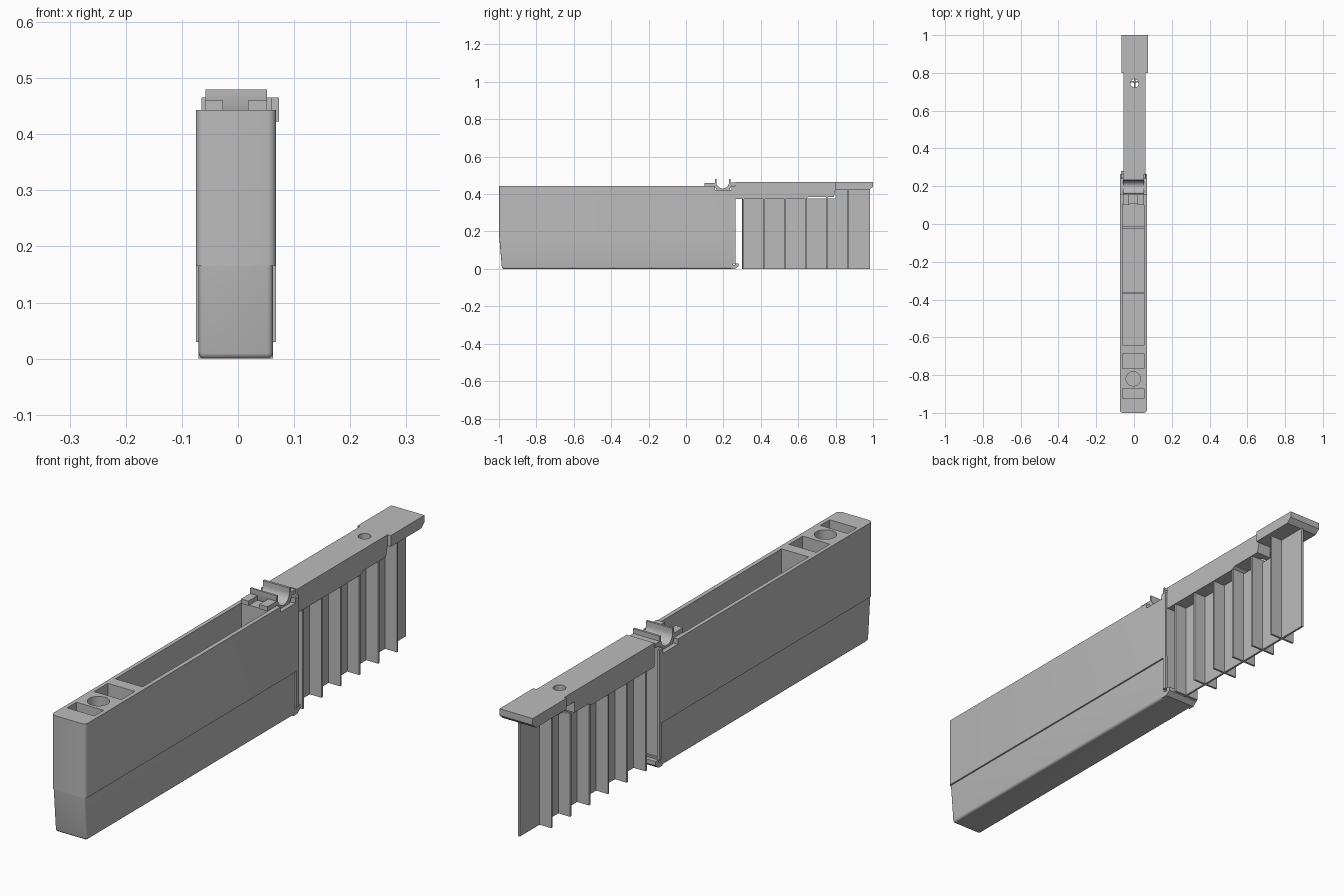
import bpy, bmesh, math

old = bpy.data.objects.get("Cube")
if old:
    bpy.data.objects.remove(old)

grey = bpy.data.materials.new("plain grey")
grey.use_nodes = True
GREY = (0.5, 0.5, 0.5, 1)
grey.diffuse_color = GREY
grey.node_tree.nodes["Principled BSDF"].inputs["Base Color"].default_value = GREY


def finish(name, bm):
    bmesh.ops.recalc_face_normals(bm, faces=bm.faces)
    me = bpy.data.meshes.new(name)
    bm.to_mesh(me)
    bm.free()
    me.materials.append(grey)
    ob = bpy.data.objects.new(name, me)
    bpy.context.collection.objects.link(ob)
    return ob


def box(name, x, y, z):
    bm = bmesh.new()
    bmesh.ops.create_cube(bm, size=1)
    for v in bm.verts:
        v.co = [(a + b) / 2 + c * (b - a) for c, (a, b) in zip(v.co, (x, y, z))]
    return finish(name, bm)


def side_profile(name, pts, x):
    """Extrude a (y, z) outline across x."""
    bm = bmesh.new()
    face = bm.faces.new([bm.verts.new((x[0], y, z)) for y, z in pts])
    new = bmesh.ops.extrude_face_region(bm, geom=[face])["geom"]
    bmesh.ops.translate(bm, vec=(x[1] - x[0], 0, 0),
                        verts=[g for g in new if isinstance(g, bmesh.types.BMVert)])
    return finish(name, bm)


def cylinder(name, x, y, z, r):
    bm = bmesh.new()
    bmesh.ops.create_cone(bm, cap_ends=True, segments=32, radius1=r, radius2=r, depth=z[1] - z[0])
    bmesh.ops.translate(bm, vec=(x, y, sum(z) / 2), verts=bm.verts)
    return finish(name, bm)


def round_edges(ob, width, rule):
    """Round the edges whose two ends satisfy the rule."""
    bm = bmesh.new()
    bm.from_mesh(ob.data)
    edges = [e for e in bm.edges if rule(e.verts[0].co, e.verts[1].co)]
    bmesh.ops.bevel(bm, geom=edges, offset=width, segments=4, profile=0.5, affect='EDGES')
    bm.to_mesh(ob.data)
    bm.free()


def cut(ob, *cutters):
    for c in cutters:
        m = ob.modifiers.new("cut", 'BOOLEAN')
        m.operation, m.object, m.solver = 'DIFFERENCE', c, 'EXACT'
        c.hide_render = True
        c.hide_viewport = True
        c.display_type = 'WIRE'


def smooth(ob):
    bpy.ops.object.select_all(action='DESELECT')
    ob.select_set(True)
    bpy.context.view_layer.objects.active = ob
    bpy.ops.object.shade_smooth_by_angle(angle=math.radians(35))


# Housing: wide upper shell over a narrower, tapering lower shell
WIDE, NARROW, INNER = (-0.075, 0.068), (-0.07, 0.062), (-0.06, 0.052)
upper = box("upper_housing", WIDE, (-1, 0.265), (0.165, 0.443))
round_edges(upper, 0.015, lambda a, b: a.y < -0.9 and b.y < -0.9 and abs(a.z - b.z) > 0.1)
lower = side_profile("lower_housing",
                     [(-0.998, 0.165), (-0.984, 0), (0.25, 0), (0.25, 0.165)], NARROW)
round_edges(lower, 0.01, lambda a, b: (a.z < 0.01 and b.z < 0.01 and not (a.y > 0 and b.y > 0))
            or (a.y < -0.9 and b.y < -0.9 and abs(a.z - b.z) > 0.1))

# Pockets in the housing top
cavity = box("cavity_cutter", INNER, (-0.64, 0.105), (0.02, 0.6))
pockets = [box("pocket_cutter", INNER, y, (0.33, 0.6)) for y in ((-0.765, -0.685), (-0.925, -0.87))]
pockets.append(cylinder("round_pocket_cutter", -0.004, -0.82, (0.33, 0.6), 0.038))
clip_gap = box("clip_gap_cutter", (-0.2, 0.2), (0.155, 0.242), (0.423, 0.6))
rear_recess = box("rear_recess_cutter", (-0.067, 0.06), (0.243, 0.4), (0.03, 0.6))
cut(upper, cavity, clip_gap, rear_recess, *pockets)
cut(lower, cavity, rear_recess)

# Low ribs on the cavity floor
for i, y in enumerate((-0.365, -0.018)):
    box(f"floor_rib_{i + 1}", INNER, (y - 0.006, y + 0.006), (0.015, 0.05))

# Rear frame: side flanges and sill
for name, x in (("right_flange", (-0.075, -0.066)), ("left_flange", (0.059, 0.068))):
    box(name, x, (0.25, 0.265), (0.03, 0.17))
side_profile("rear_sill", [(0.24, 0), (0.262, 0), (0.28, 0.014), (0.28, 0.03),
                           (0.262, 0.03), (0.262, 0.02), (0.24, 0.02)], NARROW)

# Open pipe clip with two upright lips
CLIP = (-0.058, 0.052)
arc = [(0.196 + 0.034 * math.cos(a), 0.464 + 0.034 * math.sin(a))
       for a in (math.pi * (1 + i / 16) for i in range(17))]
clip = side_profile("pipe_clip", [(0.154, 0.48), *[(0.162, 0.48)], *arc, (0.23, 0.48), (0.239, 0.48),
                                  (0.239, 0.462), (0.265, 0.462), (0.265, 0.446), (0.245, 0.446),
                                  (0.23, 0.421), (0.165, 0.421), (0.154, 0.44)], CLIP)
smooth(clip)
for name, x in (("right_clip_tab", (-0.058, -0.027)), ("left_clip_tab", (0.018, 0.052))):
    box(name, x, (0.1, 0.156), (0.443, 0.46))

# Sliding cover with a wider end grip
cover = side_profile("cover", [(0.265, 0.465), (0.265, 0.375), (0.64, 0.375), (0.655, 0.385),
                               (0.79, 0.385), (0.8, 0.423), (0.82, 0.423), (0.82, 0.465)], (-0.055, 0.06))
cut(cover, cylinder("cover_hole_cutter", 0.003, 0.745, (0.3, 0.6), 0.022),
    box("side_notch_cutter", (-0.2, -0.02), (0.74, 0.8), (0.37, 0.425)))
side_profile("end_grip", [(0.8, 0.465), (0.8, 0.423), (0.98, 0.423), (1, 0.44), (1, 0.465)],
             (-0.065, 0.073))

# Finned rack under the cover
box("rack_spine", (-0.001, 0.007), (0.3, 0.985), (0, 0.376))
box("rack_end", (-0.001, 0.007), (0.8, 0.985), (0.37, 0.424))
for i in range(6):
    y = 0.307 + i * 0.1115
    box(f"rack_fin_{i + 1}", (-0.05, 0.056), (y - 0.004, y + 0.004),
        (0, 0.424 if i == 5 else 0.386))

smooth(upper)
smooth(lower)
